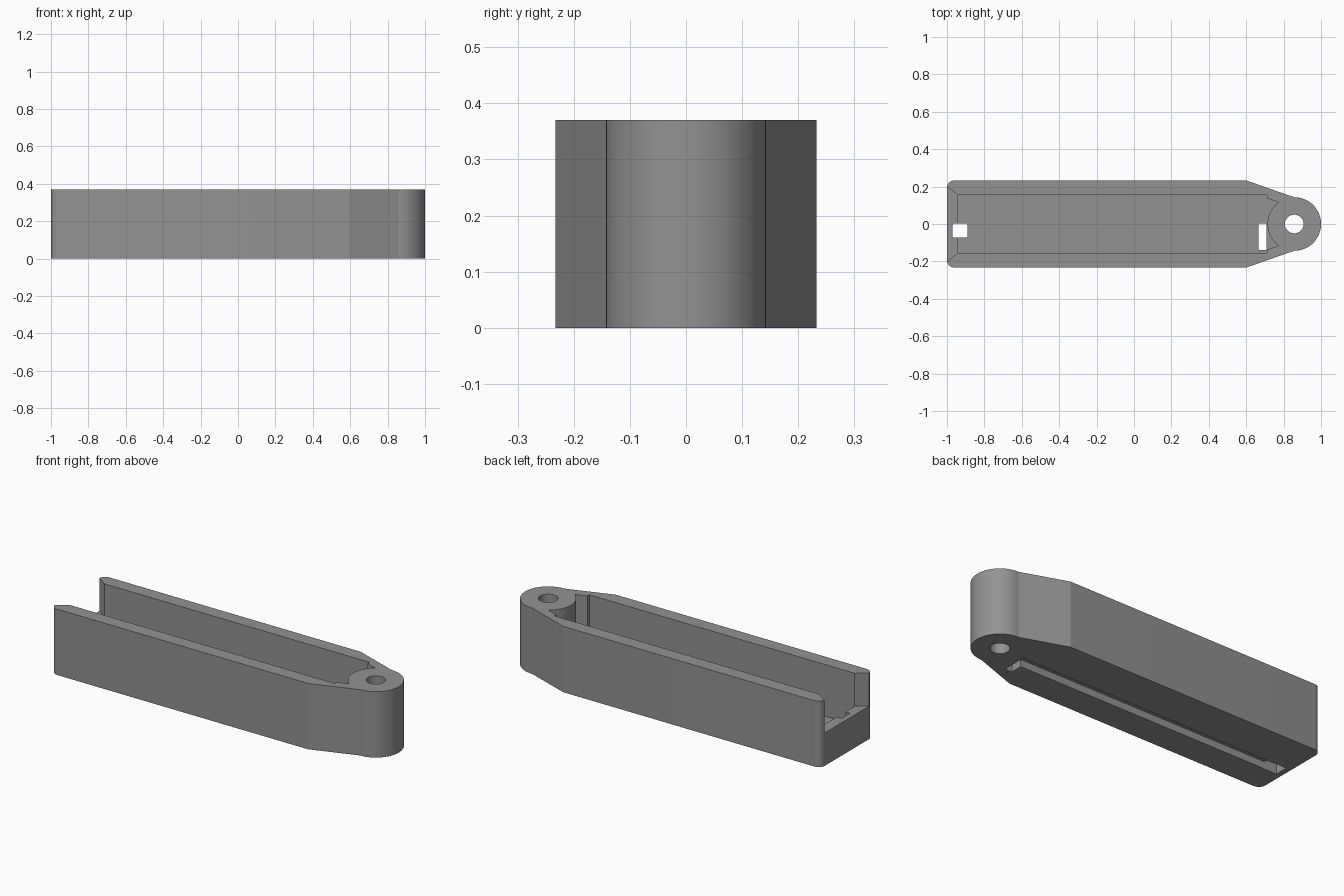
import bpy, bmesh, math

if "Cube" in bpy.data.objects:
    bpy.data.objects.remove(bpy.data.objects["Cube"])

HEIGHT = 0.37
FLOOR = 0.08
LIP = 0.185
LUG = (0.857, 0.0)
LUG_R = 0.143

grey = bpy.data.materials.new("mid grey")
grey.diffuse_color = (0.29, 0.29, 0.29, 1)
grey.use_nodes = True
grey.node_tree.nodes["Principled BSDF"].inputs["Base Color"].default_value = grey.diffuse_color


def arc(cx, cy, r, a0, a1, n):
    """Points on an arc, angles in degrees."""
    return [(cx + r * math.cos(math.radians(a0 + (a1 - a0) * i / n)),
             cy + r * math.sin(math.radians(a0 + (a1 - a0) * i / n)))
            for i in range(n + 1)]


def prism(name, outline, z0, z1):
    """Extrude a plan outline from z0 to z1."""
    bm = bmesh.new()
    face = bm.faces.new([bm.verts.new((x, y, z0)) for x, y in outline])
    up = bmesh.ops.extrude_face_region(bm, geom=[face])["geom"]
    for v in up:
        if isinstance(v, bmesh.types.BMVert):
            v.co.z = z1
    bmesh.ops.recalc_face_normals(bm, faces=bm.faces)
    mesh = bpy.data.meshes.new(name)
    bm.to_mesh(mesh)
    bm.free()
    obj = bpy.data.objects.new(name, mesh)
    bpy.context.collection.objects.link(obj)
    return obj


def box(name, x0, x1, y0, y1, z0, z1):
    return prism(name, [(x0, y0), (x1, y0), (x1, y1), (x0, y1)], z0, z1)


# Housing: long body with rounded rear corners, tapering into a round lug
outline = [(0.6, -0.233)]
outline += arc(*LUG, LUG_R, -90, 90, 40)
outline += [(0.6, 0.233)]
outline += arc(-0.96, 0.193, 0.04, 90, 180, 8)
outline += arc(-0.96, -0.193, 0.04, 180, 270, 8)
housing = prism("housing", outline, 0, HEIGHT)
housing.data.materials.append(grey)

# Long cavity, with two small pockets beside the lug
cavity = [(-0.94, 0.155), (-0.94, -0.155), (0.71, -0.155), (0.71, -0.138)]
cavity += arc(*LUG, LUG_R, 234, 126, 24)
cavity += [(0.71, 0.138), (0.71, 0.155)]

# Flared opening above the end lip
flare = [(-0.9, 0.155), (-0.94, 0.155), (-1, 0.2), (-1.1, 0.2),
         (-1.1, -0.2), (-1, -0.2), (-0.94, -0.155), (-0.9, -0.155)]

cutters = [
    prism("cavity_cutter", cavity, FLOOR, 0.5),
    prism("opening_cutter", flare, LIP, 0.55),
    prism("lug_hole_cutter", arc(*LUG, 0.05, 0, 348.75, 31), -0.1, 0.6),
    # Wire holes and the groove joining them underneath
    box("rear_hole_cutter", -0.97, -0.89, -0.072, 0.003, -0.12, 0.6),
    box("front_hole_cutter", 0.665, 0.708, -0.138, 0.003, -0.12, 0.6),
    box("groove_cutter", -0.93, 0.69, -0.07, 0.0, -0.1, 0.04),
]
for cutter in cutters:
    cutter.hide_render = True
    mod = housing.modifiers.new(cutter.name, "BOOLEAN")
    mod.operation = "DIFFERENCE"
    mod.solver = "EXACT"
    mod.object = cutter

# Bake the cuts and drop the cutters
graph = bpy.context.evaluated_depsgraph_get()
cut_mesh = bpy.data.meshes.new_from_object(housing.evaluated_get(graph))
housing.modifiers.clear()
housing.data = cut_mesh
for cutter in cutters:
    bpy.data.objects.remove(cutter)

# Smooth the curved walls, keep the edges crisp
bpy.context.view_layer.objects.active = housing
housing.select_set(True)
bpy.ops.object.shade_smooth_by_angle(angle=math.radians(15))
